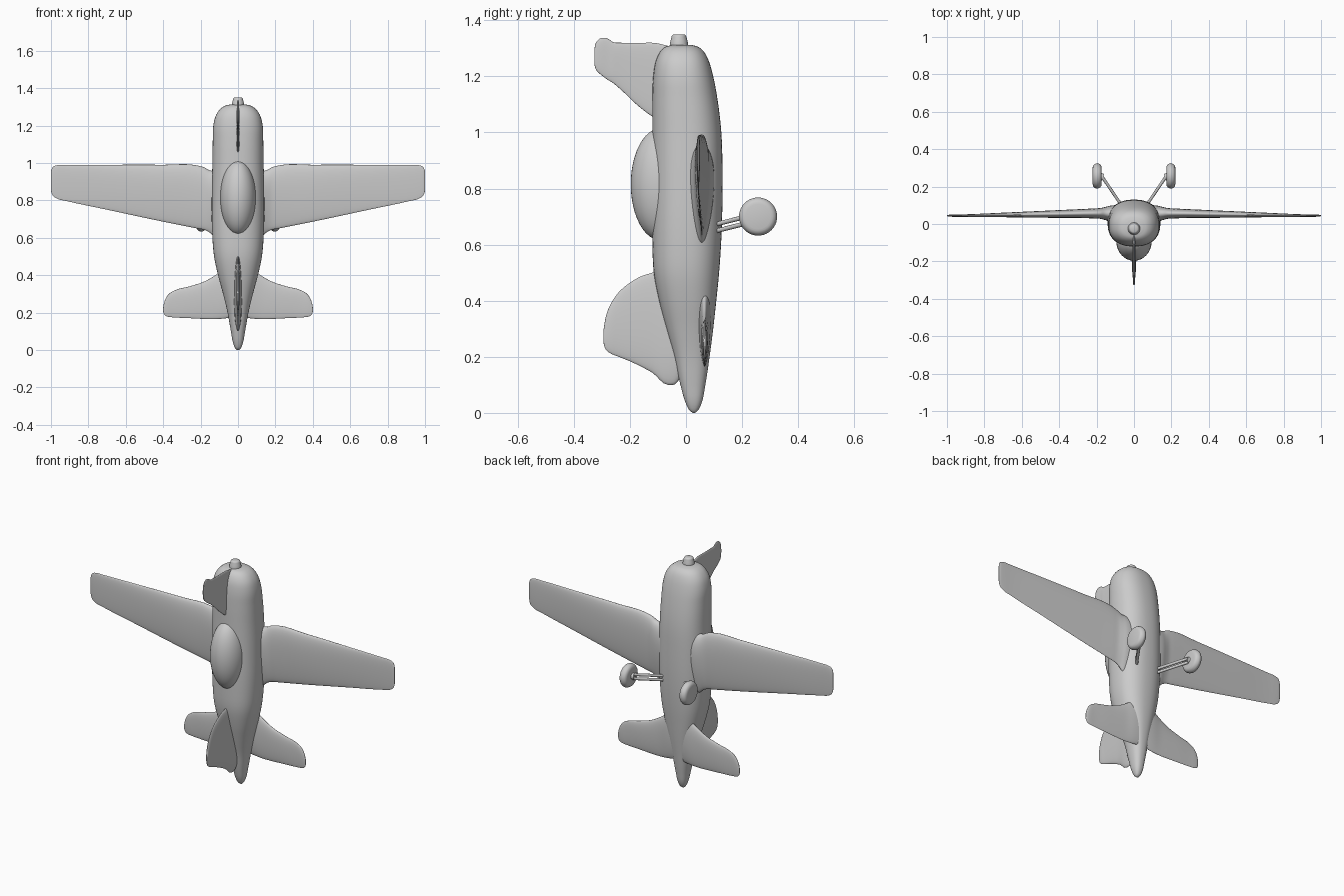
import bpy, bmesh
from math import cos, sin, pi, copysign
from mathutils import Vector


def smooth_path(stations, sub):
    """Chord-spaced cubic interpolation through the section stations."""
    p = [Vector(s) for s in stations]
    h = [(b - a).length for a, b in zip(p, p[1:])]
    d = [(b - a) / l for a, b, l in zip(p, p[1:], h)]
    m = [d[0]] + [(d[i - 1] * h[i] + d[i] * h[i - 1]) / (h[i - 1] + h[i])
                  for i in range(1, len(d))] + [d[-1]]
    out = []
    for i in range(len(d)):
        for k in range(sub):
            t = k / sub
            out.append(p[i] * (2*t**3 - 3*t*t + 1) + m[i] * h[i] * (t**3 - 2*t*t + t)
                       + p[i + 1] * (3*t*t - 2*t**3) + m[i + 1] * h[i] * (t**3 - t*t))
    return out + [p[-1]]


def finish(name, bm, mirror):
    bmesh.ops.recalc_face_normals(bm, faces=bm.faces)
    me = bpy.data.meshes.new(name)
    bm.to_mesh(me)
    bm.free()
    ob = bpy.data.objects.new(name, me)
    bpy.context.collection.objects.link(ob)
    bpy.ops.object.select_all(action='DESELECT')
    ob.select_set(True)
    bpy.context.view_layer.objects.active = ob
    bpy.ops.object.shade_smooth_by_angle(angle=0.9)
    if mirror:
        ob.modifiers.new("Mirror", 'MIRROR').use_mirror_merge = False
    return ob


def loft(name, place, stations, power=2.0, foil=0.0, n=40, sub=4, mirror=False):
    """Skin rings; station = (along, a_min, a_max, b_min, b_max)."""
    bm = bmesh.new()
    rings = []
    for s, a0, a1, b0, b1 in smooth_path(stations, sub):
        ring = []
        for k in range(n):
            c, w = cos(2*pi*k/n), sin(2*pi*k/n)
            u = copysign(abs(c) ** (2 / power), c)
            v = copysign(abs(w) ** (2 / power), w) * (1 - foil + foil * c)
            ring.append(bm.verts.new(place(s, (a0 + a1)/2 + u*(a1 - a0)/2,
                                           (b0 + b1)/2 + v*(b1 - b0)/2)))
        rings.append(ring)
    for r, q in zip(rings, rings[1:]):
        for k in range(n):
            j = (k + 1) % n
            bm.faces.new((r[k], r[j], q[j], q[k]))
    bm.faces.new(rings[0])
    bm.faces.new(rings[-1])
    return finish(name, bm, mirror)


def body_axis(s, a, b): return (a, b, s)       # along z
def wing_axis(s, a, b): return (s, b, a)       # along x, chord in z
def fin_axis(s, a, b): return (b, -s, a)       # along -y, chord in z


# Fuselage: (z, half width, y front, y back)
hull = [(0, .006, .024, .032), (.008, .014, .013, .042), (.03, .024, .001, .054),
        (.1, .038, -.02, .069), (.2, .056, -.042, .084), (.3, .08, -.07, .097),
        (.4, .107, -.096, .108), (.5, .128, -.115, .118), (.62, .138, -.12, .126),
        (.85, .14, -.12, .13), (1.0, .137, -.12, .126), (1.12, .135, -.12, .112),
        (1.2, .132, -.117, .097), (1.25, .12, -.109, .083), (1.285, .098, -.094, .066),
        (1.303, .075, -.077, .047), (1.312, .045, -.05, .02)]
loft("fuselage", body_axis, [(z, -w, w, y0, y1) for z, w, y0, y1 in hull], power=2.35, n=56)

# Spinner hub
hub = [(1.29, .034), (1.318, .032), (1.335, .028), (1.345, .025), (1.35, .018)]
loft("spinner", body_axis, [(z, -r, r, -.025 - r, -.025 + r) for z, r in hub])

# Canopy bubble
bm = bmesh.new()
bmesh.ops.create_uvsphere(bm, u_segments=40, v_segments=24, radius=1)
for v in bm.verts:
    v.co = (v.co.x * .095, v.co.y * .107 - .09, v.co.z * .2 + .815)
finish("canopy", bm, False)

# Wings with root fillets and rounded tips
loft("wing", wing_axis, [
    (.08, .59, .96, -.01, .115), (.125, .605, .957, .0, .11), (.155, .63, .962, .012, .1),
    (.18, .642, .976, .02, .093), (.22, .65, .987, .023, .09), (.4, .686, .99, .027, .08),
    (.7, .75, .99, .033, .064), (.92, .797, .989, .036, .053), (.965, .808, .988, .037, .052),
    (.988, .823, .98, .038, .051), (.997, .84, .965, .04, .049), (1, .855, .95, .042, .047)],
    power=2.1, foil=.25, mirror=True)

# Tailplane
loft("tailplane", wing_axis, [
    (.0, .18, .46, .035, .095), (.06, .17, .44, .04, .093), (.12, .165, .4, .047, .086),
    (.18, .166, .366, .05, .083), (.26, .17, .34, .053, .08), (.34, .174, .318, .057, .076),
    (.37, .177, .299, .058, .075), (.388, .183, .272, .06, .073), (.397, .195, .245, .062, .07),
    (.4, .205, .228, .064, .068)], power=2.1, foil=.2, mirror=True)

# Vertical fin
loft("tail_fin", fin_axis, [
    (.02, .125, .53, -.024, .024), (.04, .102, .525, -.022, .022), (.065, .1, .52, -.02, .02),
    (.12, .143, .5, -.016, .016), (.16, .165, .487, -.014, .014), (.2, .184, .464, -.012, .012),
    (.24, .2, .43, -.01, .01), (.265, .21, .395, -.009, .009), (.283, .222, .354, -.007, .007),
    (.292, .24, .31, -.005, .005), (.295, .258, .285, -.003, .003)], power=2.1)

# Propeller blade
loft("propeller_blade", fin_axis, [
    (.05, 1.04, 1.305, -.01, .01), (.11, 1.052, 1.319, -.009, .009),
    (.165, 1.09, 1.319, -.008, .008), (.235, 1.155, 1.32, -.007, .007),
    (.26, 1.176, 1.322, -.007, .007), (.278, 1.187, 1.334, -.006, .006),
    (.305, 1.207, 1.336, -.006, .006), (.32, 1.222, 1.322, -.005, .005),
    (.327, 1.245, 1.295, -.003, .003)], power=2.6)

# Wheels
tyre = [(-.024, .045), (-.021, .055), (-.014, .063), (0, .068),
        (.014, .063), (.021, .055), (.024, .045)]
loft("wheel", wing_axis, [(.197 + x, .7 - r, .7 + r, .257 - r, .257 + r) for x, r in tyre],
     mirror=True)


# Landing gear struts: paired rods from belly to wheel, plus the axle
def rod(name, a, b, r):
    a, b = Vector(a), Vector(b)
    turn = (b - a).to_track_quat('Z', 'Y')
    loft(name, lambda s, u, v: a + turn @ Vector((u, v, s)),
         [(0, -r, r, -r, r), ((b - a).length, -r, r, -r, r)], n=16, sub=1, mirror=True)


rod("upper_strut", (.07, .105, .672), (.172, .255, .71), .008)
rod("lower_strut", (.07, .105, .648), (.172, .255, .686), .008)
rod("axle", (.165, .25, .7), (.185, .257, .7), .018)
